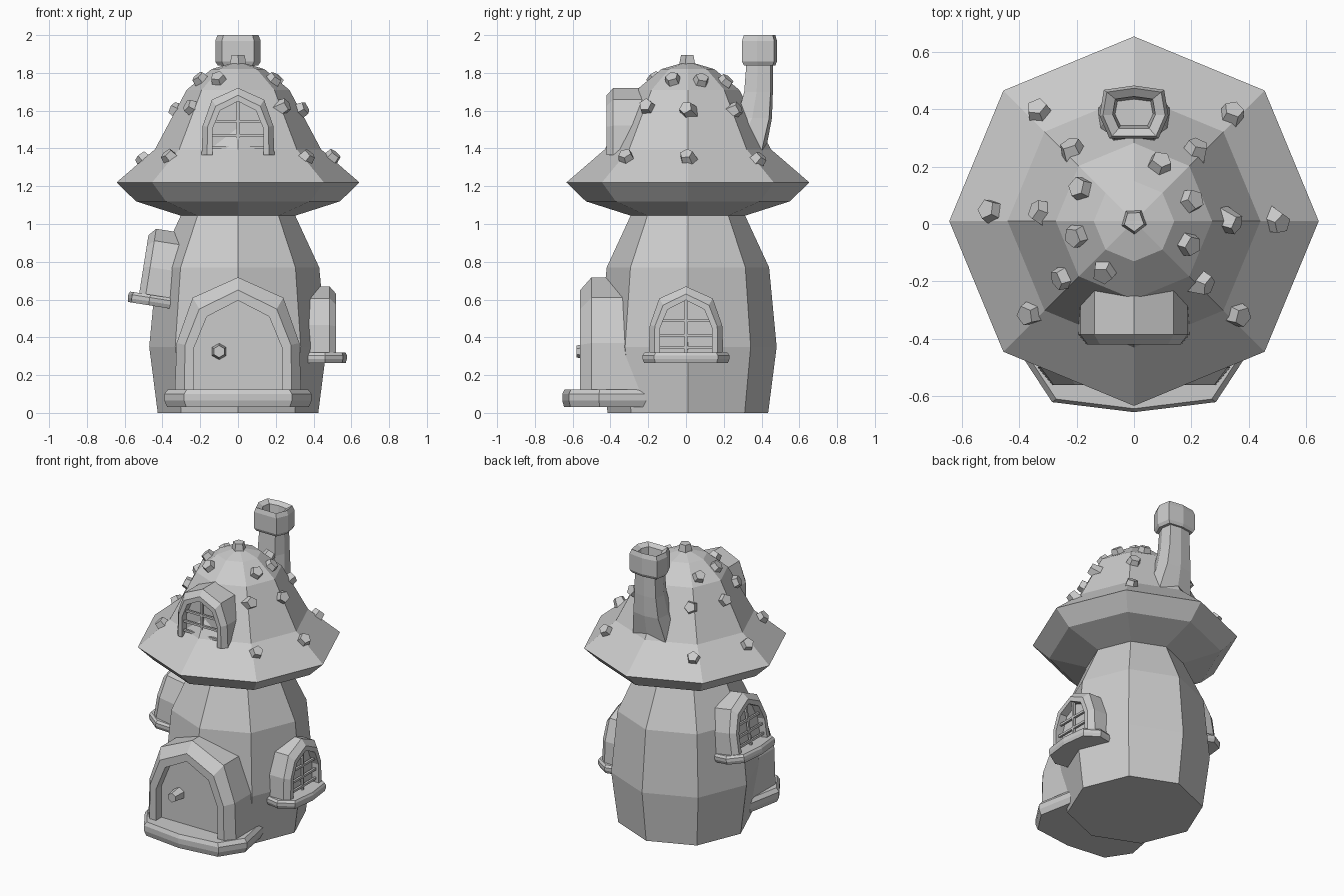
import bpy, bmesh, math
from mathutils import Matrix, Vector
from mathutils.bvhtree import BVHTree

if "Cube" in bpy.data.objects:
    bpy.data.objects.remove(bpy.data.objects["Cube"])

I = Matrix.Identity(4)


def finish(name, bm, mat=I):
    bmesh.ops.transform(bm, matrix=mat, verts=bm.verts)
    bmesh.ops.recalc_face_normals(bm, faces=bm.faces)
    me = bpy.data.meshes.new(name)
    bm.to_mesh(me)
    bm.free()
    ob = bpy.data.objects.new(name, me)
    bpy.context.collection.objects.link(ob)
    return ob


def loft(name, rings, mat=I, closed=True, cap_start=True, cap_end=True):
    """Skin a list of equal-length point rings."""
    bm = bmesh.new()
    vs = [[bm.verts.new(p) for p in r] for r in rings]
    n = len(vs[0])
    for a, b in zip(vs, vs[1:]):
        for i in range(n if closed else n - 1):
            j = (i + 1) % n
            bm.faces.new((a[i], a[j], b[j], b[i]))
    if cap_start:
        bm.faces.new(vs[0])
    if cap_end:
        bm.faces.new(vs[-1])
    return finish(name, bm, mat)


def octagon(r, z):
    return [(r * math.cos(k * math.pi / 4), 0.01 + r * math.sin(k * math.pi / 4), z)
            for k in range(8)]


# Trunk and mushroom roof, both eight-sided
loft("trunk", [octagon(r, z) for r, z in
     [(.425, 0), (.47, .35), (.43, .77), (.305, 1.04), (.29, 1.07)]])
roof = loft("roof", [octagon(r, z) for r, z in
            [(.29, 1.04), (.54, 1.12), (.643, 1.22), (.44, 1.395),
             (.272, 1.71), (.14, 1.82), (.004, 1.86)]])


# Openings: arched frame, recessed panel, optional bars and sill
def mirrored(half):
    """Half outline from bottom right to the middle -> full outline."""
    return half + [(-x, z) for x, z in reversed(half[:-1])]


OUTER = mirrored([(.335, 0), (.325, .27), (.24, .51), (0, .618)])
FRONT = mirrored([(.285, 0), (.28, .26), (.205, .45), (0, .55)])
INNER = mirrored([(.235, 0), (.235, .24), (.165, .41), (0, .495)])
SILL = mirrored([(.34, .36), (.39, .10), (.285, -.06), (0, -.095)])


def opening(name, loc, turn, size, tilt=0, bars=True, sill=True):
    mat = (Matrix.Translation(loc) @ Matrix.Rotation(math.radians(turn), 4, 'Z')
           @ Matrix.Rotation(math.radians(tilt), 4, 'X') @ Matrix.Scale(size, 4))
    rec = .09 if bars else .06
    loft(name + "_frame", [[(x, y, z) for x, z in prof] for prof, y in
         [(OUTER, .33), (OUTER, .06), (FRONT, 0), (INNER, 0), (INNER, rec)]],
         mat, closed=False, cap_start=False)
    if sill:
        loft(name + "_sill", [[(x * s, .15 + (y - .15) * s, z) for x, y in SILL]
             for z, s in [(-.07, .96), (-.035, 1), (.0, 1), (.025, .95)]], mat)
    if bars:
        bm = bmesh.new()
        for x, z, w, h in [(0, .25, .025, .5), (0, .07, .47, .025),
                           (0, .18, .47, .025), (0, .31, .43, .025)]:
            bmesh.ops.create_cube(bm, size=1, matrix=Matrix.Translation((x, .045, z))
                                  @ Matrix.Diagonal((w, .025, h, 1)))
        finish(name + "_bars", bm, mat)


opening("door", (0, -.56, .10), 0, 1, bars=False)
opening("right_window", (.52, 0, .305), 90, .59)
opening("left_window", (-.525, 0, .62), -90, .59, tilt=-9)
opening("dormer_window", (0, -.42, 1.365), 0, .575, sill=False)

# Door knob
bm = bmesh.new()
bmesh.ops.create_cone(bm, cap_ends=True, segments=6, radius1=.045, radius2=.032, depth=.09)
finish("door_knob", bm, Matrix.Translation((-.1, -.535, .325)) @ Matrix.Rotation(math.pi / 2, 4, 'X'))

# Crooked chimney with a hollow cap
FLUE = [(-.085, -.09), (.085, -.09), (.12, -.01), (.105, .08), (0, .095), (-.105, .08), (-.12, -.01)]


def flue(z, yc, sx, sy):
    return [(x * sx, yc + y * sy, z) for x, y in FLUE]


loft("chimney_shaft", [flue(*r) for r in
     [(1.33, .27, 1.25, 1.5), (1.42, .30, 1.15, 1.35), (1.56, .36, .9, 1.0),
      (1.70, .382, .78, .82), (1.86, .388, .72, .75)]])
loft("chimney_cap", [flue(*r) for r in
     [(1.84, .387, .9, .9), (1.86, .387, 1, 1), (1.97, .387, 1, 1), (2.0, .387, .9, .9),
      (1.98, .387, .62, .6), (1.90, .387, .55, .5)]])

# Five-sided spots sitting on the roof surface
bm = bmesh.new()
bm.from_mesh(roof.data)
tree = BVHTree.FromBMesh(bm)
bm.free()
spots = [(-.34, .40), (.35, .39), (.51, .01), (.37, -.325), (-.37, -.32), (-.51, .045),
         (-.22, .26), (.22, .26), (.34, .01), (.24, -.21), (-.25, -.19), (-.33, .04),
         (-.185, .125), (.09, .21), (.2, .08), (.19, -.07), (-.105, -.165), (-.2, -.04), (0, .01)]
for k, (x, y) in enumerate(spots):
    hit, nor, _, _ = tree.ray_cast(Vector((x * .97, y * .97, 3)), Vector((0, 0, -1)))
    if k == len(spots) - 1:
        nor = Vector((0, 0, 1))
    bm = bmesh.new()
    bmesh.ops.create_cone(bm, cap_ends=True, segments=5, radius1=.05, radius2=.036, depth=.07)
    finish(f"roof_spot_{k + 1}", bm, Matrix.Translation(hit)
           @ nor.to_track_quat('Z', 'Y').to_matrix().to_4x4()
           @ Matrix.Rotation(k * .7, 4, 'Z'))
